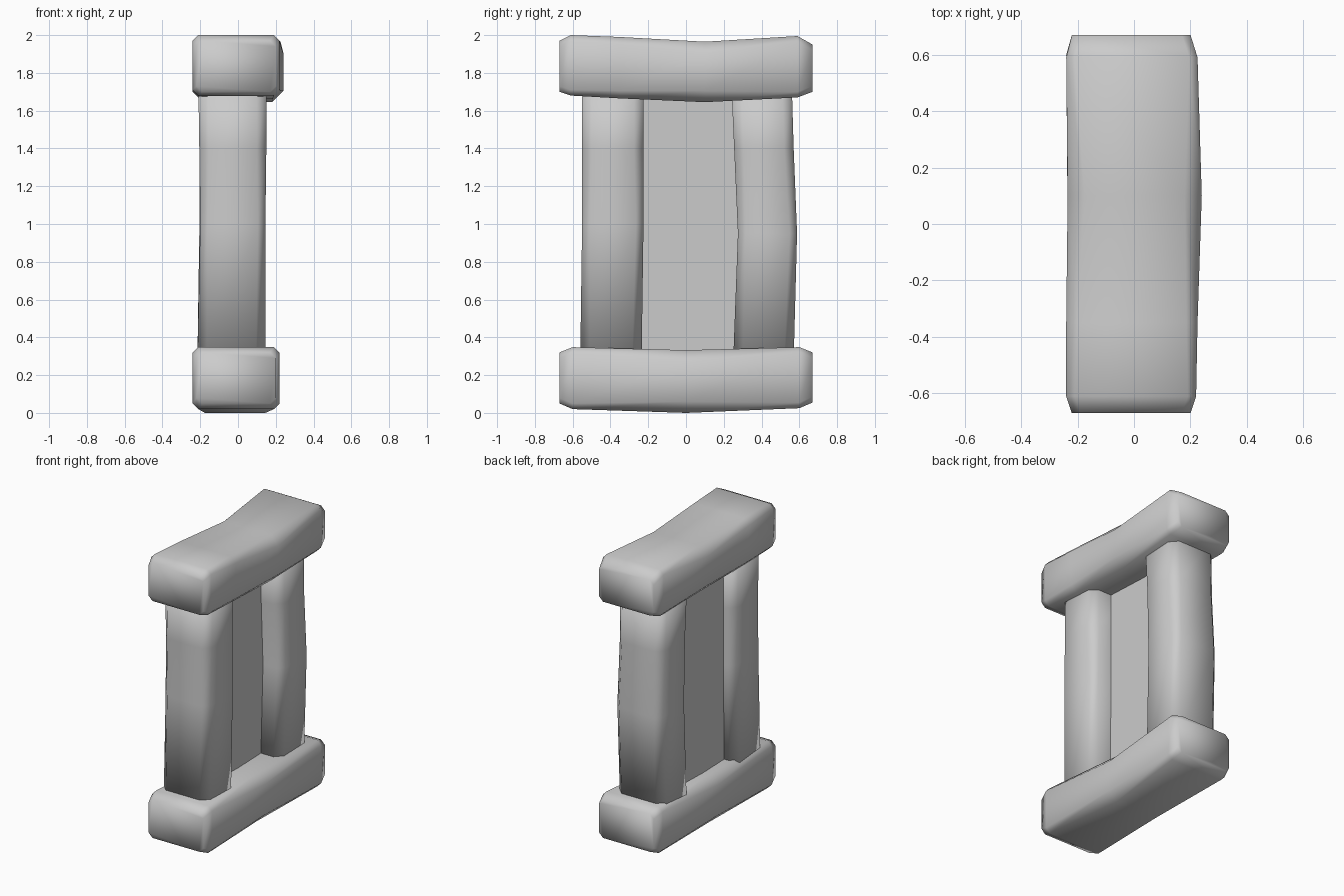
import bpy, bmesh


def add_object(name, bm):
    bmesh.ops.recalc_face_normals(bm, faces=bm.faces)
    mesh = bpy.data.meshes.new(name)
    bm.to_mesh(mesh)
    bm.free()
    obj = bpy.data.objects.new(name, mesh)
    bpy.context.collection.objects.link(obj)
    return obj


def stone(name, place, sections):
    """Loft chamfered rectangles (t, a0, a1, b0, b1, chamfer) into a worn block."""
    bm = bmesh.new()
    rings = []
    for t, a0, a1, b0, b1, c in sections:
        outline = [(a0 + c, b0), (a1 - c, b0), (a1, b0 + c), (a1, b1 - c),
                   (a1 - c, b1), (a0 + c, b1), (a0, b1 - c), (a0, b0 + c)]
        rings.append([bm.verts.new(place(t, a, b)) for a, b in outline])
    for r, s in zip(rings, rings[1:]):
        for i in range(8):
            j = (i + 1) % 8
            bm.faces.new((r[i], r[j], s[j], s[i]))
    bm.faces.new(rings[0])
    bm.faces.new(rings[-1])
    for f in bm.faces:
        f.smooth = True
    return add_object(name, bm)


def along_y(t, a, b):
    return (a, t, b)


def along_z(t, a, b):
    return (a, b, t)


# Sagging top beam, more worn in the middle
stone("top_beam", along_y, [
    (-0.67, -0.22, 0.20, 1.70, 1.97, 0.03),
    (-0.61, -0.24, 0.22, 1.68, 2.00, 0.03),
    (-0.35, -0.24, 0.225, 1.665, 1.99, 0.04),
    (0.10, -0.235, 0.24, 1.645, 1.965, 0.06),
    (0.59, -0.24, 0.225, 1.67, 1.995, 0.03),
    (0.67, -0.22, 0.20, 1.70, 1.95, 0.03)])

# Bottom beam, bulging slightly downwards
stone("bottom_beam", along_y, [
    (-0.67, -0.22, 0.20, 0.05, 0.32, 0.03),
    (-0.60, -0.24, 0.22, 0.02, 0.348, 0.03),
    (0.00, -0.235, 0.205, 0.00, 0.332, 0.06),
    (0.60, -0.24, 0.22, 0.025, 0.348, 0.03),
    (0.67, -0.22, 0.20, 0.055, 0.32, 0.03)])

# Posts
stone("front_post", along_z, [
    (0.28, -0.215, 0.145, -0.56, -0.235, 0.05),
    (1.00, -0.20, 0.145, -0.55, -0.225, 0.04),
    (1.40, -0.205, 0.15, -0.55, -0.225, 0.05),
    (1.74, -0.21, 0.15, -0.55, -0.225, 0.05)])
stone("back_post", along_z, [
    (0.28, -0.215, 0.145, 0.25, 0.57, 0.05),
    (0.95, -0.205, 0.145, 0.275, 0.588, 0.04),
    (1.40, -0.205, 0.145, 0.255, 0.57, 0.05),
    (1.74, -0.21, 0.15, 0.24, 0.56, 0.05)])

# Flat slab filling the opening
bm = bmesh.new()
bmesh.ops.create_cube(bm, size=1)
for v in bm.verts:
    v.co = (-0.065 + v.co.x * 0.13, 0.02 + v.co.y * 0.60, 1.0 + v.co.z * 1.40)
add_object("inner_panel", bm)
